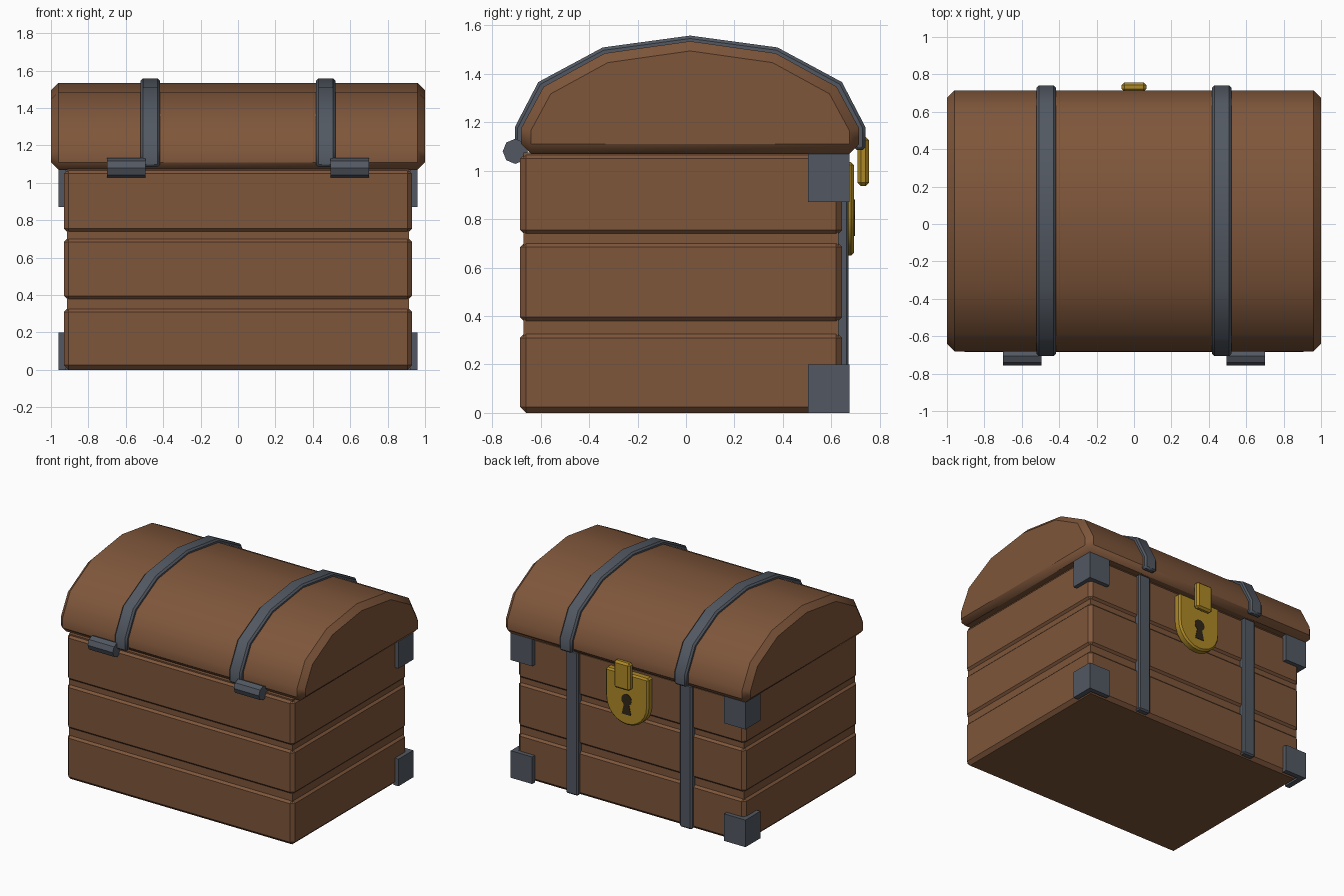
import bpy, bmesh, math

cube = bpy.data.objects.get("Cube")
if cube:
    bpy.data.objects.remove(cube, do_unlink=True)


def material(name, rgb):
    m = bpy.data.materials.new(name)
    m.use_nodes = True
    m.diffuse_color = (*rgb, 1)
    m.node_tree.nodes["Principled BSDF"].inputs["Base Color"].default_value = (*rgb, 1)
    return m


WOOD = material("brown wood", (0.21, 0.093, 0.043))
IRON = material("grey iron", (0.084, 0.098, 0.122))
GOLD = material("gold", (0.42, 0.25, 0.02))
DARK = material("dark keyhole", (0.03, 0.02, 0.01))


def prism(name, profile, axis, start, end, mat, bevel=0, limit=60, smooth=25):
    """Extrude a 2D profile along an axis, then chamfer its sharp edges."""
    place = {"x": lambda p, t: (t, p[0], p[1]),
             "y": lambda p, t: (p[0], t, p[1]),
             "z": lambda p, t: (p[0], p[1], t)}[axis]
    bm = bmesh.new()
    rings = [[bm.verts.new(place(p, t)) for p in profile] for t in (start, end)]
    for ring in rings:
        bm.faces.new(ring)
    n = len(profile)
    for i in range(n):
        j = (i + 1) % n
        bm.faces.new((rings[0][i], rings[0][j], rings[1][j], rings[1][i]))
    bmesh.ops.recalc_face_normals(bm, faces=bm.faces)
    if bevel:
        sharp = [e for e in bm.edges if e.calc_face_angle(0) > math.radians(limit)]
        bmesh.ops.bevel(bm, geom=sharp, offset=bevel, segments=1, affect="EDGES")
    mesh = bpy.data.meshes.new(name)
    bm.to_mesh(mesh)
    bm.free()
    mesh.materials.append(mat)
    ob = bpy.data.objects.new(name, mesh)
    bpy.context.collection.objects.link(ob)
    bpy.ops.object.select_all(action="DESELECT")
    ob.select_set(True)
    bpy.context.view_layer.objects.active = ob
    bpy.ops.object.shade_smooth_by_angle(angle=math.radians(smooth))
    return ob


def box(name, x0, x1, y0, y1, z0, z1, mat, bevel=0):
    return prism(name, [(x0, y0), (x1, y0), (x1, y1), (x0, y1)], "z", z0, z1, mat, bevel)


def arch(half, centre=0.017):
    """Mirror (offset, height) points into a full arch profile."""
    return ([(centre - d, z) for d, z in half]
            + [(centre + d, z) for d, z in reversed(half) if d > 0])


# Body: three chamfered plank layers around a slightly narrower core
BACK, FRONT = -0.685, 0.645
for part, z0, z1 in (("lower", 0, 0.335), ("middle", 0.37, 0.71), ("upper", 0.73, 1.075)):
    box(part + "_planks", -0.93, 0.93, BACK, FRONT, z0, z1, WOOD, 0.025)
box("body_core", -0.915, 0.915, BACK + 0.015, FRONT - 0.015, 0.02, 1.075, WOOD)

# Arched lid
lid = [(0.698, 1.07), (0.698, 1.175), (0.605, 1.347), (0.353, 1.485), (0, 1.535)]
prism("lid", arch(lid), "x", -1, 1, WOOD, 0.04, smooth=38)

# Straps, hinges and corner brackets on both sides
outer = [(0.724, 1.085), (0.724, 1.18), (0.627, 1.366), (0.361, 1.509), (0, 1.558)]
inner = [(d * 0.97, z - 0.015) for d, z in lid]
inner[0] = (inner[0][0], outer[0][1])
octagon = [(-0.705 + 0.052 * math.cos(i * math.pi / 4),
            1.08 + 0.052 * math.sin(i * math.pi / 4)) for i in range(8)]
for side, s in (("left", 1), ("right", -1)):
    prism(side + "_lid_strap", arch(outer) + arch(inner)[::-1], "x",
          s * 0.418, s * 0.52, IRON, 0.012, smooth=38)
    box(side + "_body_strap", s * 0.415, s * 0.515, 0.62, 0.672, 0.005, 1.07, IRON, 0.01)
    prism(side + "_hinge", octagon, "x", s * 0.495, s * 0.7, IRON)
    bracket = [(s * x, y) for x, y in ((0.96, 0.503), (0.96, 0.676), (0.785, 0.676),
                                       (0.785, 0.64), (0.92, 0.64), (0.92, 0.503))]
    for level, z in (("lower", 0), ("upper", 0.87)):
        prism(f"{side}_{level}_bracket", bracket, "z", z, z + 0.2, IRON)

# Lock plate with a rounded bottom
R = 0.175
plate = [(R * math.cos(a), 0.825 + R * math.sin(a))
         for a in (math.pi + math.pi * i / 12 for i in range(13))]
plate += [(R, 1.035), (-R, 1.035)]
prism("lock_plate", plate, "y", 0.63, 0.694, GOLD, 0.012)

# Keyhole: round top with a flared slot
start, sweep = math.radians(-60), math.radians(300)
keyhole = [(0.042 * math.cos(start + sweep * i / 12),
            0.84 + 0.042 * math.sin(start + sweep * i / 12)) for i in range(13)]
keyhole += [(-0.038, 0.73), (0.038, 0.73)]
prism("keyhole", keyhole, "y", 0.691, 0.697, DARK)

# Hasp hanging from the lid over the lock
box("hasp", -0.066, 0.066, 0.708, 0.756, 0.937, 1.14, GOLD, 0.014)
